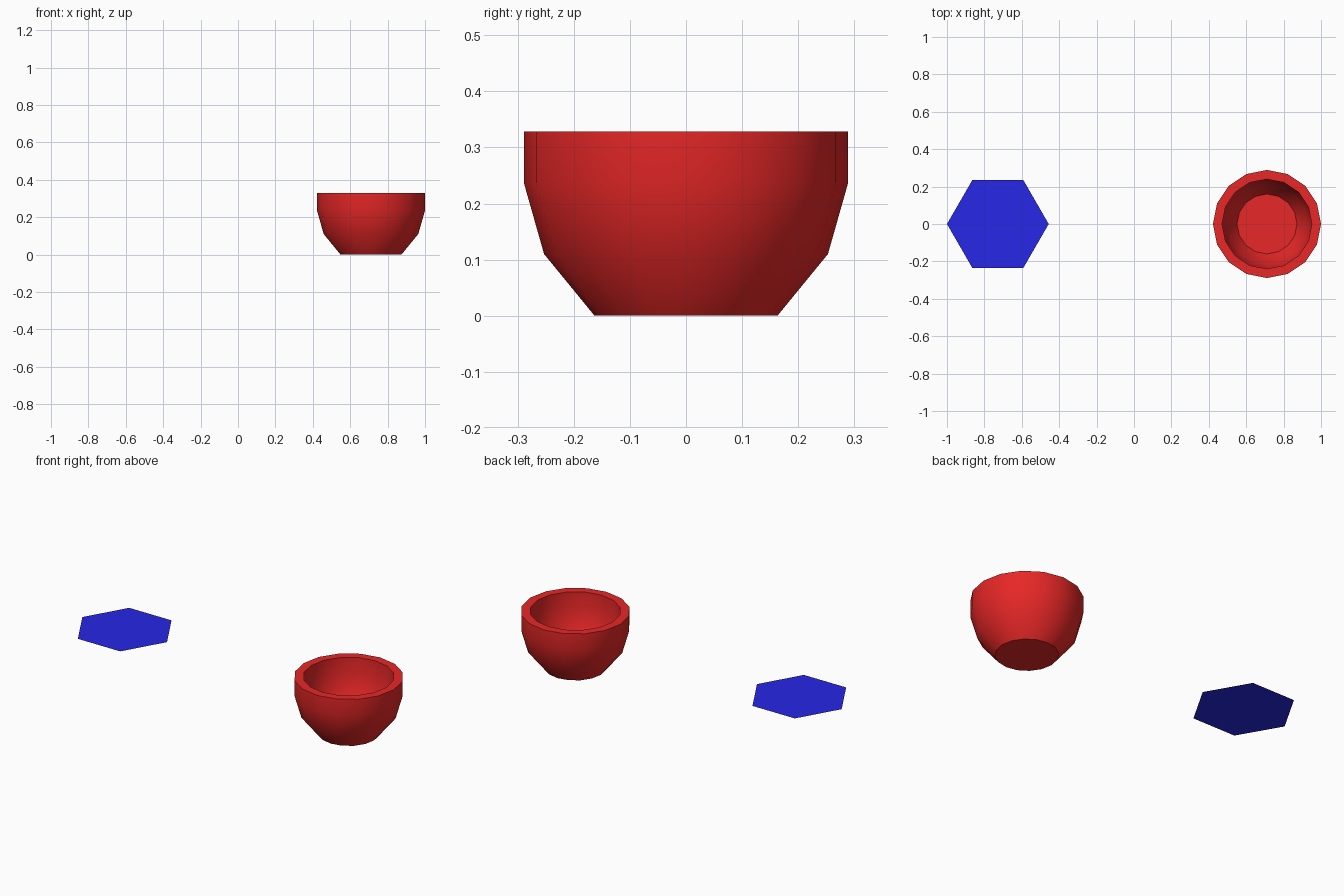
import bpy, math

if "Cube" in bpy.data.objects:
    bpy.data.objects.remove(bpy.data.objects["Cube"])

SIDES = 16


def make_material(name, color):
    mat = bpy.data.materials.new(name)
    mat.diffuse_color = color
    mat.use_nodes = True
    mat.node_tree.nodes["Principled BSDF"].inputs["Base Color"].default_value = mat.diffuse_color
    return mat


def make_object(name, verts, faces, location, mat):
    mesh = bpy.data.meshes.new(name)
    mesh.from_pydata(verts, [], faces)
    mesh.materials.append(mat)
    obj = bpy.data.objects.new(name, mesh)
    obj.location = location
    bpy.context.collection.objects.link(obj)
    return obj


def ring(radius, z, count):
    return [(radius * math.cos(math.tau * i / count),
             radius * math.sin(math.tau * i / count), z) for i in range(count)]


def lathe(name, profile, count, location, mat):
    verts = [v for r, z in profile for v in ring(r, z, count)]
    faces = []
    for k in range(len(profile) - 1):
        a, b = k * count, (k + 1) * count
        for i in range(count):
            j = (i + 1) % count
            faces.append((a + i, a + j, b + j, b + i))
    # close the underside and the inside floor
    faces.append(tuple(reversed(range(count))))
    faces.append(tuple(range(len(verts) - count, len(verts))))
    return make_object(name, verts, faces, location, mat)


red = make_material("red", (0.8, 0.02, 0.02, 1))
blue = make_material("blue", (0.02, 0.02, 0.8, 1))

# Thick-walled open bowl: outside going up, over the rim, inside going down
bowl_profile = [(0.163, 0), (0.253, 0.11), (0.289, 0.237), (0.289, 0.328),
                (0.24, 0.328), (0.24, 0.237), (0.212, 0.125), (0.16, 0.045)]
bowl = lathe("bowl", bowl_profile, SIDES, (0.711, 0, 0), red)
bpy.context.view_layer.objects.active = bowl
bowl.select_set(True)
bpy.ops.object.shade_smooth_by_angle(angle=math.radians(30))

# Paper-thin hexagonal plate floating level with the bowl's upper half
make_object("hexagon_plate", ring(0.272, 0, 6), [tuple(range(6))],
            (-0.728, 0, 0.215), blue)
